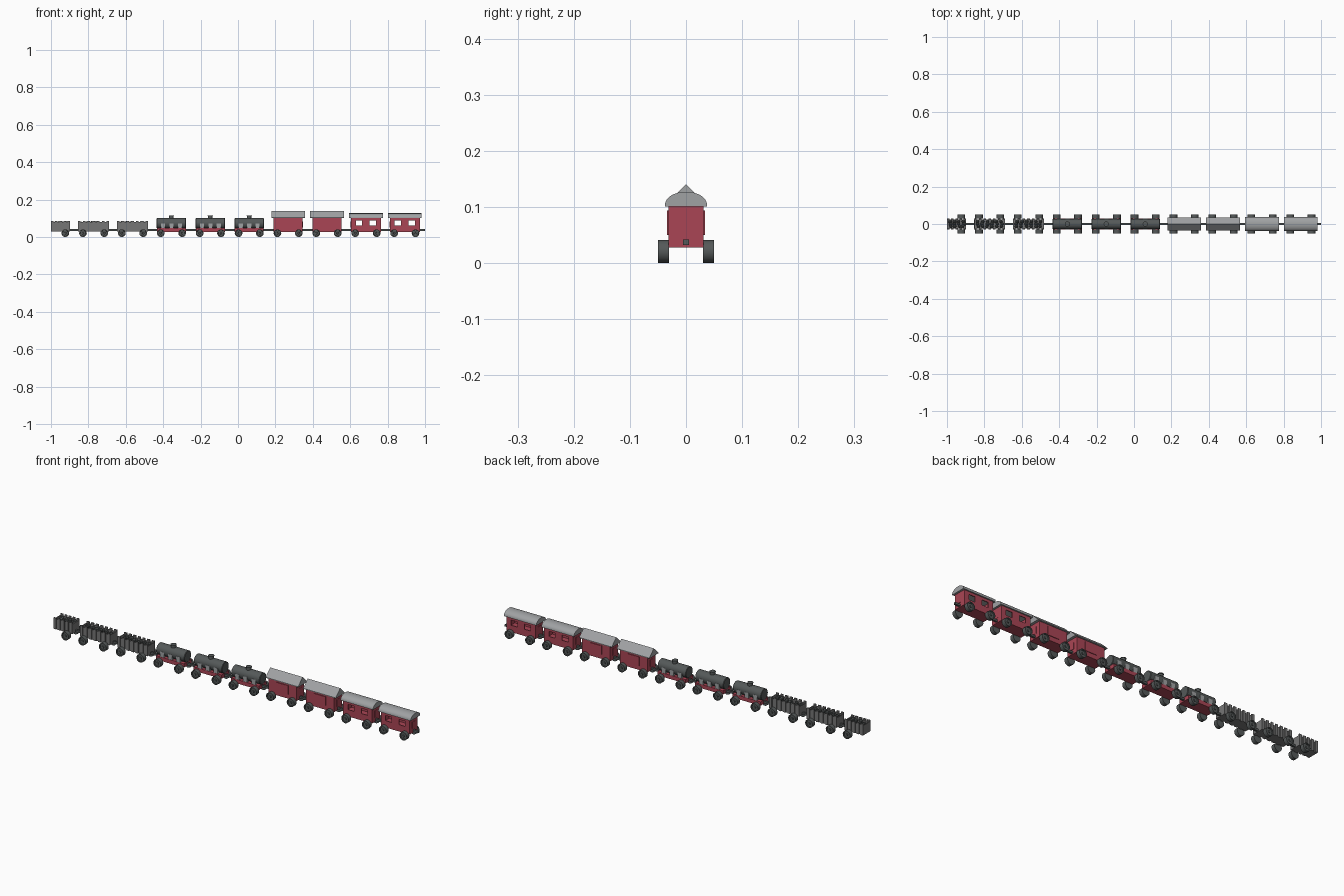
import bpy, bmesh, math, random
from mathutils import Matrix, Vector

if "Cube" in bpy.data.objects:
    bpy.data.objects.remove(bpy.data.objects["Cube"])

random.seed(4)
PITCH = 0.208
FIRST = 0.892


def material(name, rgb):
    m = bpy.data.materials.new(name)
    m.diffuse_color = (*rgb, 1)
    m.use_nodes = True
    m.node_tree.nodes["Principled BSDF"].inputs["Base Color"].default_value = m.diffuse_color
    return m


RED = material("red_paint", (0.40, 0.06, 0.09))
DARK = material("dark_metal", (0.09, 0.10, 0.10))
STEEL = material("grey_metal", (0.18, 0.18, 0.18))
ROOF = material("roof_grey", (0.35, 0.36, 0.37))


def finish(bm, name, mat, smooth=False):
    bmesh.ops.recalc_face_normals(bm, faces=bm.faces)
    me = bpy.data.meshes.new(name)
    bm.to_mesh(me)
    bm.free()
    me.materials.append(mat)
    ob = bpy.data.objects.new(name, me)
    bpy.context.collection.objects.link(ob)
    if smooth:
        bpy.context.view_layer.objects.active = ob
        ob.select_set(True)
        bpy.ops.object.shade_smooth_by_angle(angle=math.radians(35))
        ob.select_set(False)
    return ob


# boxes given as (x0, x1, y0, y1, z0, z1)
def boxes(name, items, mat):
    bm = bmesh.new()
    for x0, x1, y0, y1, z0, z1 in items:
        m = Matrix.LocRotScale(Vector((x0 + x1, y0 + y1, z0 + z1)) / 2, None,
                               Vector((x1 - x0, y1 - y0, z1 - z0)))
        bmesh.ops.create_cube(bm, size=1, matrix=m)
    return finish(bm, name, mat)


# y-z profile extruded along x
def extrude_x(name, profile, x0, x1, mat, smooth=False):
    bm = bmesh.new()
    f = bm.faces.new([bm.verts.new((x0, y, z)) for y, z in profile])
    r = bmesh.ops.extrude_face_region(bm, geom=[f])
    bmesh.ops.translate(bm, vec=(x1 - x0, 0, 0),
                        verts=[v for v in r["geom"] if isinstance(v, bmesh.types.BMVert)])
    return finish(bm, name, mat, smooth)


# (radius, height) profile spun about an axis through centre
def lathe(name, profile, centre, axis, mat, steps=24):
    bm = bmesh.new()
    vs = [bm.verts.new((r, 0, h)) for r, h in profile]
    es = [bm.edges.new(p) for p in zip(vs, vs[1:])]
    bmesh.ops.spin(bm, geom=vs + es, cent=(0, 0, 0), axis=(0, 0, 1),
                   angle=2 * math.pi, steps=steps)
    bmesh.ops.remove_doubles(bm, verts=bm.verts, dist=1e-5)
    rot = Vector((0, 0, 1)).rotation_difference(Vector(axis)).to_matrix().to_4x4()
    bm.transform(Matrix.Translation(centre) @ rot)
    return finish(bm, name, mat, True)


def cut(ob, cutter):
    cutter.hide_render = True
    cutter.hide_set(True)
    mod = ob.modifiers.new("cut", 'BOOLEAN')
    mod.operation = 'DIFFERENCE'
    mod.solver = 'EXACT'
    mod.object = cutter


# dished wheel with hub
WHEEL = [(0, 0), (0.0205, 0), (0.0205, 0.020), (0.0155, 0.020),
         (0.0145, 0.016), (0.006, 0.016), (0.005, 0.020), (0, 0.020)]


def wheels(c, offsets):
    for dx in offsets:
        for s in (-1, 1):
            lathe("wheel", WHEEL, (c + dx, s * 0.030, 0.0205), (0, s, 0), DARK, 20)


def end_doors(c, half):
    boxes("end_door", [(c + s * half - 0.0015, c + s * half + 0.0015, -0.011, 0.011, 0.05, 0.083)
                       for s in (-1, 1)], RED)


# hollow coach with through windows and arched roof
def passenger_car(c):
    body = boxes("coach_body", [(c - 0.08, c + 0.08, -0.031, 0.031, 0.028, 0.104)], RED)
    cut(body, boxes("interior_cutter", [(c - 0.075, c + 0.075, -0.027, 0.027, 0.046, 0.11)], RED))
    cut(body, boxes("window_cutter", [(c + m - 0.017, c + m + 0.017, -0.05, 0.05, 0.062, 0.088)
                                      for m in (-0.037, 0.037)], RED))
    end_doors(c, 0.08)
    arc = [(0.0375 * math.cos(math.pi * i / 14), 0.104 + 0.023 * math.sin(math.pi * i / 14))
           for i in range(15)]
    arc = [(0.0375, 0.101)] + arc + [(-0.0375, 0.101)]
    extrude_x("arched_roof", arc, c - 0.09, c + 0.09, ROOF, True)


# box van with gable roof and sliding doors
def box_car(c):
    boxes("van_body", [(c - 0.077, c + 0.077, -0.031, 0.031, 0.028, 0.106)], RED)
    boxes("sliding_door", [(c - 0.032, c + 0.032, -0.034, 0.034, 0.05, 0.094)], RED)
    end_doors(c, 0.077)
    extrude_x("gable_roof", [(-0.036, 0.102), (0.036, 0.102), (0.036, 0.105), (0, 0.14),
                             (-0.036, 0.105)], c - 0.09, c + 0.09, ROOF)


# tank on red underframe with saddles and filler dome
def tank_car(c):
    boxes("tank_underframe", [(c - 0.0775, c + 0.0775, -0.03, 0.03, 0.028, 0.047)], RED)
    lathe("tank", [(0, -0.0785), (0.026, -0.0785), (0.028, -0.0765), (0.028, 0.0765),
                   (0.026, 0.0785), (0, 0.0785)], (c, 0, 0.073), (1, 0, 0), DARK)
    boxes("tank_saddle", [(c + x - 0.011, c + x + 0.011, -0.029, 0.029, 0.047, 0.073)
                          for x in (-0.045, 0.0, 0.045)], ROOF)
    lathe("filler_dome", [(0, -0.02), (0.012, -0.02), (0.012, 0.012), (0.014, 0.012),
                          (0.014, 0.015), (0, 0.017)], (c, 0, 0.099), (0, 0, 1), DARK, 16)


# open wagon with staked sides and lumpy load
def open_wagon(x0, x1):
    w = 0.025
    boxes("wagon_tub", [(x0, x1, -w, w, 0.03, 0.06),
                        (x0, x1, -w, -w + 0.004, 0.06, 0.079), (x0, x1, w - 0.004, w, 0.06, 0.079),
                        (x0, x0 + 0.004, -w, w, 0.06, 0.079), (x1 - 0.004, x1, -w, w, 0.06, 0.079)],
          STEEL)
    n = round((x1 - x0) / 0.026)
    gap = (x1 - x0 - 0.014) / n
    stakes = []
    for i in range(n + 1):
        x = x0 + i * gap
        for s in (-1, 1):
            y = s * 0.0265
            stakes.append((x, x + 0.014, y - 0.003, y + 0.003, 0.03, 0.086))
    boxes("side_stake", stakes, STEEL)
    bm = bmesh.new()
    for i in range(n):
        for y in (-0.013, 0, 0.013):
            p = Vector((x0 + 0.02 + i * gap + random.uniform(-.004, .004), y,
                        random.uniform(0.067, 0.075)))
            bmesh.ops.create_icosphere(bm, subdivisions=1, radius=random.uniform(0.009, 0.012),
                                       matrix=Matrix.Translation(p))
    finish(bm, "load_lumps", DARK)


# assemble the train from right to left
for i in range(10):
    c = FIRST - PITCH * i
    if i < 2:
        passenger_car(c)
    elif i < 4:
        box_car(c)
    elif i < 7:
        tank_car(c)
    else:
        open_wagon(max(-1.0, c - 0.083), c + 0.083)
    wheels(c, (0.057,) if i == 9 else (-0.057, 0.057))
    boxes("coupler", [(c + 0.07, min(1.0, c + 0.138), -0.005, 0.005, 0.032, 0.042)], DARK)
